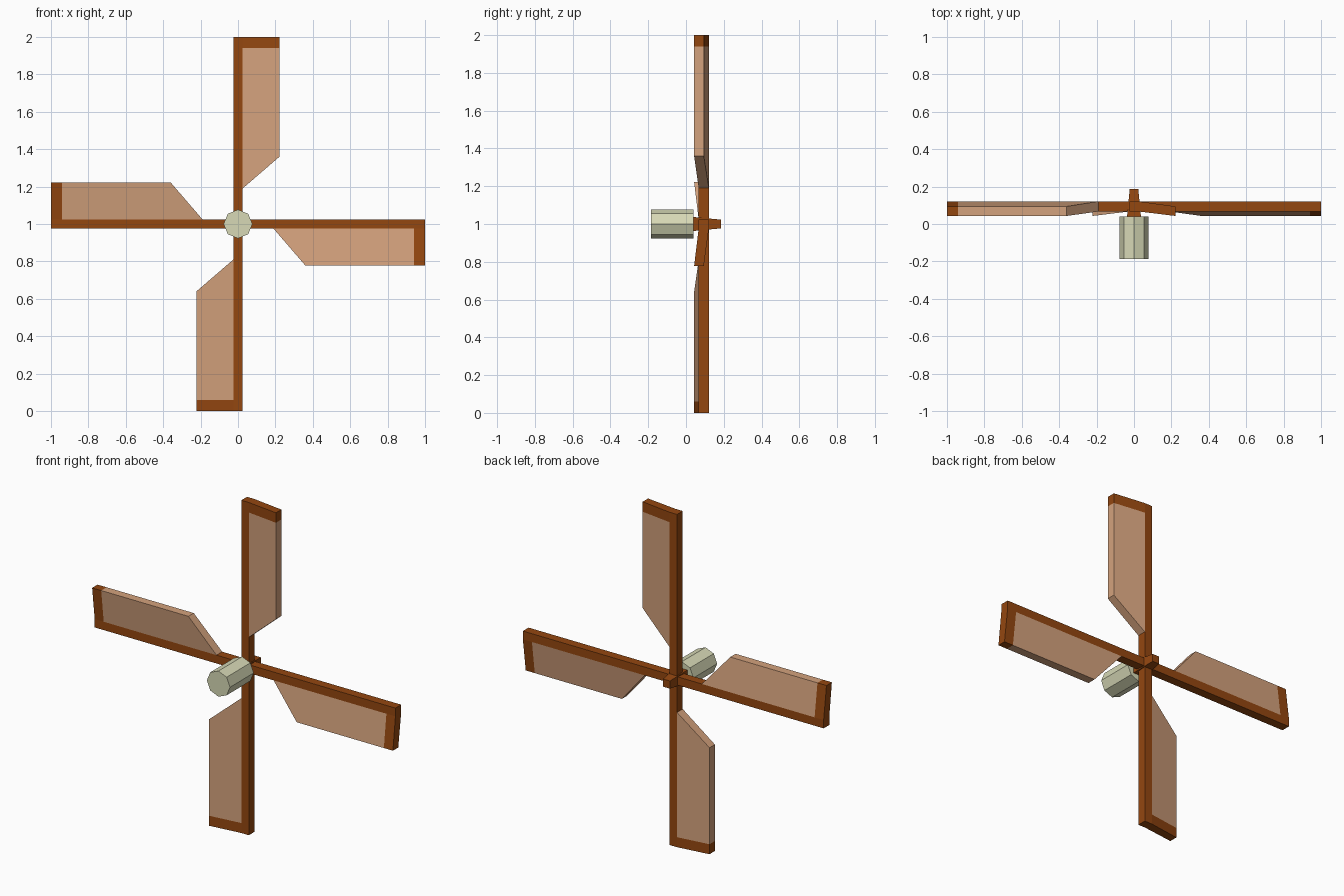
import bpy, bmesh, math
from mathutils import Matrix, Vector

if "Cube" in bpy.data.objects:
    bpy.data.objects.remove(bpy.data.objects["Cube"])


def srgb(r, g, b):
    return tuple(((c / 255 + 0.055) / 1.055) ** 2.4 for c in (r, g, b)) + (1.0,)


def material(name, rgb):
    m = bpy.data.materials.new(name)
    m.diffuse_color = srgb(*rgb)
    m.use_nodes = True
    m.node_tree.nodes["Principled BSDF"].inputs["Base Color"].default_value = m.diffuse_color
    return m


WOOD = material("brown wood", (148, 71, 16))
CANVAS = material("tan canvas", (212, 162, 125))
STONE = material("pale axle", (215, 217, 182))

HUB = Vector((0, 0, 1.0))
HALF = 0.025                       # half width of the spars
SPAR_Y = (0.067, 0.121)            # front and back of the spars
EDGE_Y = (0.043, 0.094)            # front and back of the sails' outer edge
OUT = 0.222                        # reach of the sails from the spar axis


def finish(name, bm, mats):
    bmesh.ops.recalc_face_normals(bm, faces=bm.faces)
    me = bpy.data.meshes.new(name)
    bm.to_mesh(me)
    bm.free()
    for m in mats:
        me.materials.append(m)
    ob = bpy.data.objects.new(name, me)
    bpy.context.collection.objects.link(ob)
    return ob


def turn(i):
    """Quarter turns clockwise, seen from the front, about the hub."""
    return Matrix.Translation(HUB) @ Matrix.Rotation(i * math.pi / 2, 4, 'Y')


def spar_cross():
    # one cross-shaped outline, extruded front to back
    bm = bmesh.new()
    verts = []
    for i in range(4):
        for x, z in ((-HALF, HALF), (-HALF, 1.0), (HALF, 1.0)):
            verts.append(bm.verts.new(turn(i) @ Vector((x, SPAR_Y[0], z))))
    face = bm.faces.new(verts)
    ext = bmesh.ops.extrude_face_region(bm, geom=[face])["geom"]
    bmesh.ops.translate(bm, vec=(0, SPAR_Y[1] - SPAR_Y[0], 0),
                        verts=[v for v in ext if isinstance(v, bmesh.types.BMVert)])
    # the extrusion may leave the source face as the front cap
    if not face.is_valid:
        bm.faces.new(verts)
    finish("spar_cross", bm, [WOOD])


def sail(i):
    # slanted board: canvas panel with a wooden bar at the tip
    bm = bmesh.new()
    outline = [(HALF, 0.19), (OUT, 0.36), (OUT, 0.94),
               (OUT, 1.0), (HALF, 1.0), (HALF, 0.94)]
    layers = []
    for side in (0, 1):
        layers.append([bm.verts.new(turn(i) @ Vector(
            (x, (SPAR_Y if x == HALF else EDGE_Y)[side], z))) for x, z in outline])
    for v in layers:
        bm.faces.new([v[0], v[1], v[2], v[5]])
        bm.faces.new([v[2], v[3], v[4], v[5]]).material_index = 1
    front, back = layers
    for a in range(6):
        b = (a + 1) % 6
        f = bm.faces.new([front[a], front[b], back[b], back[a]])
        f.material_index = 1 if a in (2, 3, 4) else 0
    finish(f"sail_{i + 1}", bm, [CANVAS, WOOD])


def shaft(name, sides, r_front, r_back, y0, y1, spin, mat):
    bm = bmesh.new()
    bmesh.ops.create_cone(bm, cap_ends=True, segments=sides, radius1=r_front,
                          radius2=r_back, depth=y1 - y0)
    place = (Matrix.Translation(HUB + Vector((0, (y0 + y1) / 2, 0)))
             @ Matrix.Rotation(-math.pi / 2, 4, 'X') @ Matrix.Rotation(spin, 4, 'Z'))
    bmesh.ops.transform(bm, matrix=place, verts=bm.verts)
    finish(name, bm, [mat])


spar_cross()
for i in range(4):
    sail(i)
# tapered square pin through the cross, and the octagonal axle in front
shaft("hub_pin", 4, 0.037 * math.sqrt(2), 0.023 * math.sqrt(2), 0.04, 0.186, math.pi / 4, WOOD)
shaft("axle", 8, 0.077, 0.077, -0.186, 0.04, 0, STONE)
